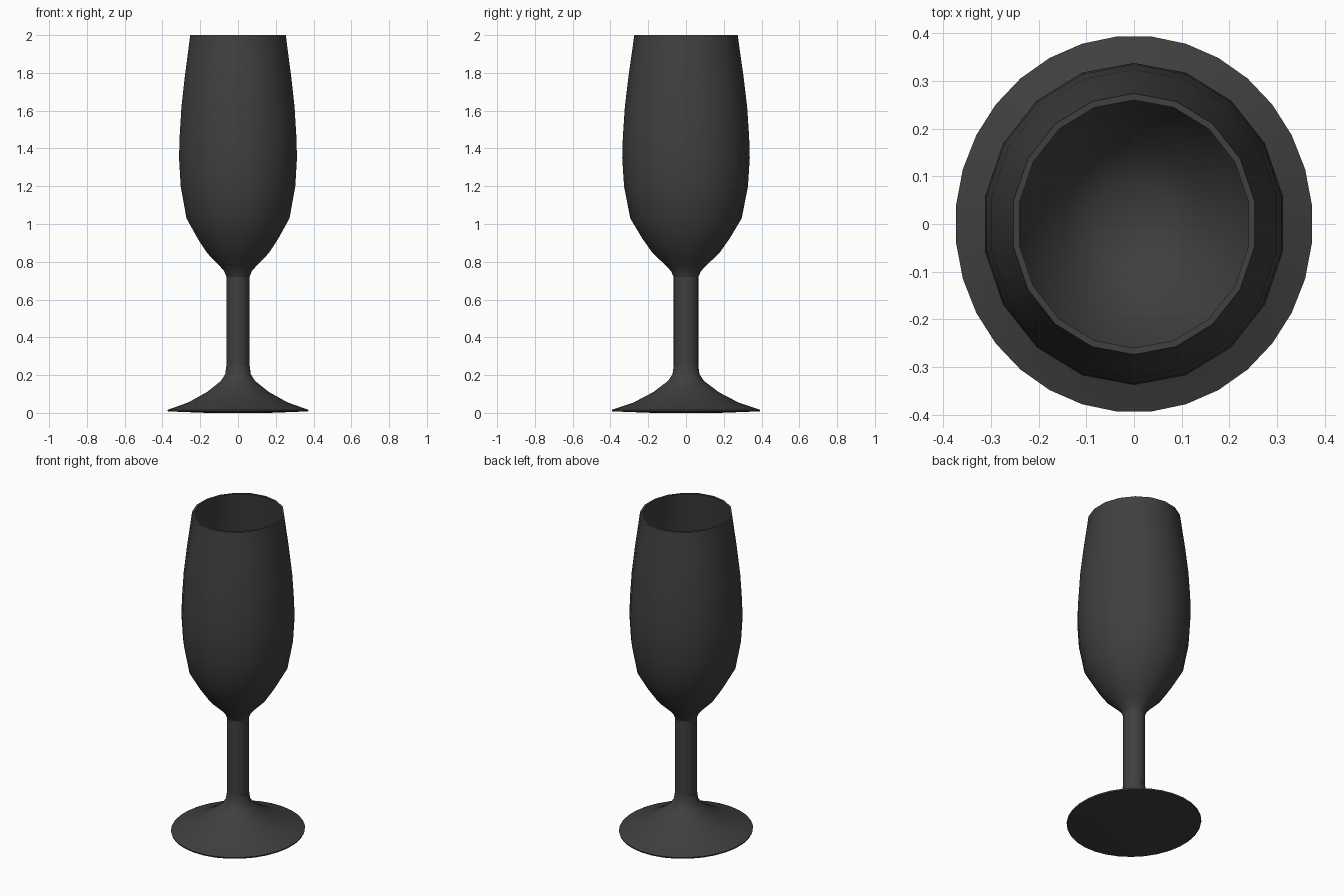
import bpy, bmesh, math
from mathutils import Matrix, Vector

default_cube = bpy.data.objects.get("Cube")
if default_cube:
    bpy.data.objects.remove(default_cube, do_unlink=True)

charcoal = bpy.data.materials.new("charcoal")
charcoal.use_nodes = True
colour = (0.05, 0.05, 0.05, 1)
charcoal.diffuse_color = colour
charcoal.node_tree.nodes["Principled BSDF"].inputs["Base Color"].default_value = colour


def lathe(name, profile, sides, start, depth_ratio):
    """Spin (radius, height) points into a slightly oval solid."""
    bm = bmesh.new()
    turn = Matrix.Rotation(start, 3, 'Z')
    verts = [bm.verts.new(turn @ Vector((r, 0, z))) for r, z in profile]
    edges = [bm.edges.new(pair) for pair in zip(verts, verts[1:])]
    bmesh.ops.spin(bm, geom=verts + edges, cent=(0, 0, 0), axis=(0, 0, 1),
                   angle=math.tau, steps=sides, use_duplicate=False)
    bmesh.ops.remove_doubles(bm, verts=bm.verts, dist=0.0005)
    bmesh.ops.scale(bm, vec=(1, depth_ratio, 1), verts=bm.verts)
    bmesh.ops.recalc_face_normals(bm, faces=bm.faces)
    mesh = bpy.data.meshes.new(name)
    bm.to_mesh(mesh)
    bm.free()
    mesh.materials.append(charcoal)
    obj = bpy.data.objects.new(name, mesh)
    bpy.context.collection.objects.link(obj)
    bpy.ops.object.select_all(action='DESELECT')
    obj.select_set(True)
    bpy.context.view_layer.objects.active = obj
    bpy.ops.object.shade_smooth_by_angle(angle=math.radians(50))
    return obj


# Foot: shallow dished underside, thin edge, flare rising to the stem
foot = [(0, 0), (0.165, 0), (0.373, 0.008), (0.375, 0.016), (0.265, 0.055),
        (0.165, 0.11), (0.09, 0.17), (0.068, 0.205), (0.062, 0.25)]
lathe("foot", foot, 32, math.pi / 32, 1.053)

# Stem
lathe("stem", [(0.062, 0.25), (0.062, 0.72)], 18, math.pi / 2, 1.07)

# Bowl: outer wall up to the rim, then down the inner wall
outer = [(0.062, 0.72), (0.074, 0.75), (0.105, 0.785), (0.165, 0.845),
         (0.215, 0.92), (0.277, 1.03), (0.308, 1.2), (0.317, 1.35),
         (0.314, 1.46), (0.304, 1.62), (0.286, 1.78), (0.27, 1.9), (0.257, 2)]
inner = [(0.244, 2), (0.257, 1.9), (0.273, 1.78), (0.291, 1.62), (0.302, 1.4),
         (0.295, 1.2), (0.262, 1.04), (0.2, 0.93), (0.145, 0.855),
         (0.085, 0.81), (0, 0.8)]
lathe("bowl", outer + inner, 18, math.pi / 2, 1.065)
